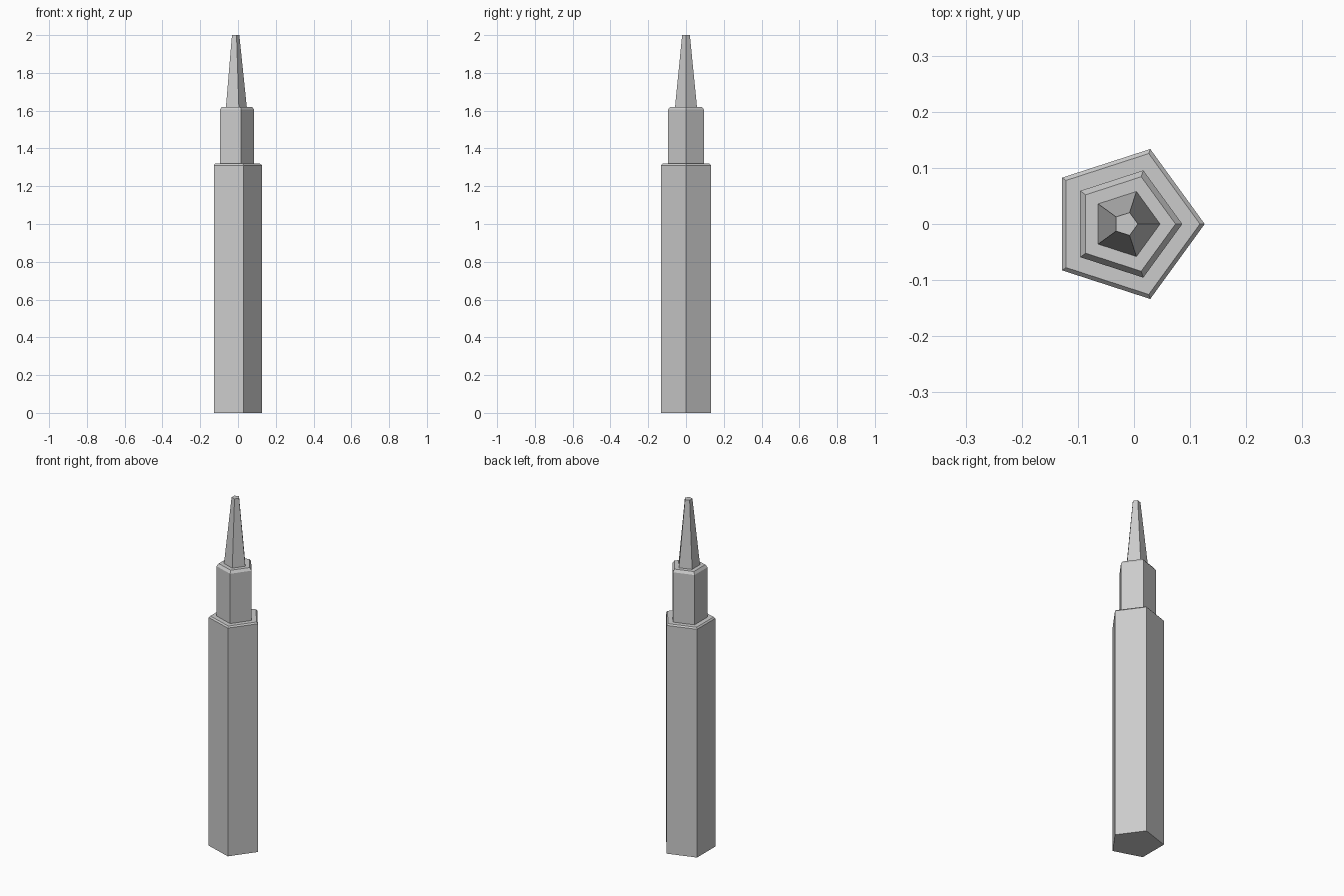
import bpy
import bmesh
from math import cos, sin, tau

cube = bpy.data.objects.get("Cube")
if cube:
    bpy.data.objects.remove(cube, do_unlink=True)

SIDES = 5
CENTRE_X = -0.0145

# Single plain grey
grey = bpy.data.materials.new("light grey")
grey.use_nodes = True
colour = (0.6, 0.6, 0.6, 1)
grey.diffuse_color = colour
grey.node_tree.nodes["Principled BSDF"].inputs["Base Color"].default_value = colour


def pentagon_tier(name, profile):
    """Closed five-sided solid through (radius, height) rings."""
    bm = bmesh.new()
    rings = [[bm.verts.new((CENTRE_X + r * cos(tau * i / SIDES),
                            r * sin(tau * i / SIDES), z))
              for i in range(SIDES)] for r, z in profile]
    for low, high in zip(rings, rings[1:]):
        for i in range(SIDES):
            j = (i + 1) % SIDES
            bm.faces.new((low[i], low[j], high[j], high[i]))
    bm.faces.new(rings[0][::-1])
    bm.faces.new(rings[-1])
    mesh = bpy.data.meshes.new(name)
    bm.to_mesh(mesh)
    bm.free()
    mesh.materials.append(grey)
    obj = bpy.data.objects.new(name, mesh)
    bpy.context.collection.objects.link(obj)
    return obj


# Main shaft, upper block and tapered spire, the first two with chamfered rims
pentagon_tier("main_shaft", [(0.1405, 0), (0.1405, 1.311), (0.132, 1.319)])
pentagon_tier("upper_block", [(0.1005, 1.319), (0.1005, 1.605), (0.0885, 1.62)])
pentagon_tier("spire", [(0.061, 1.62), (0.0215, 2.0)])
